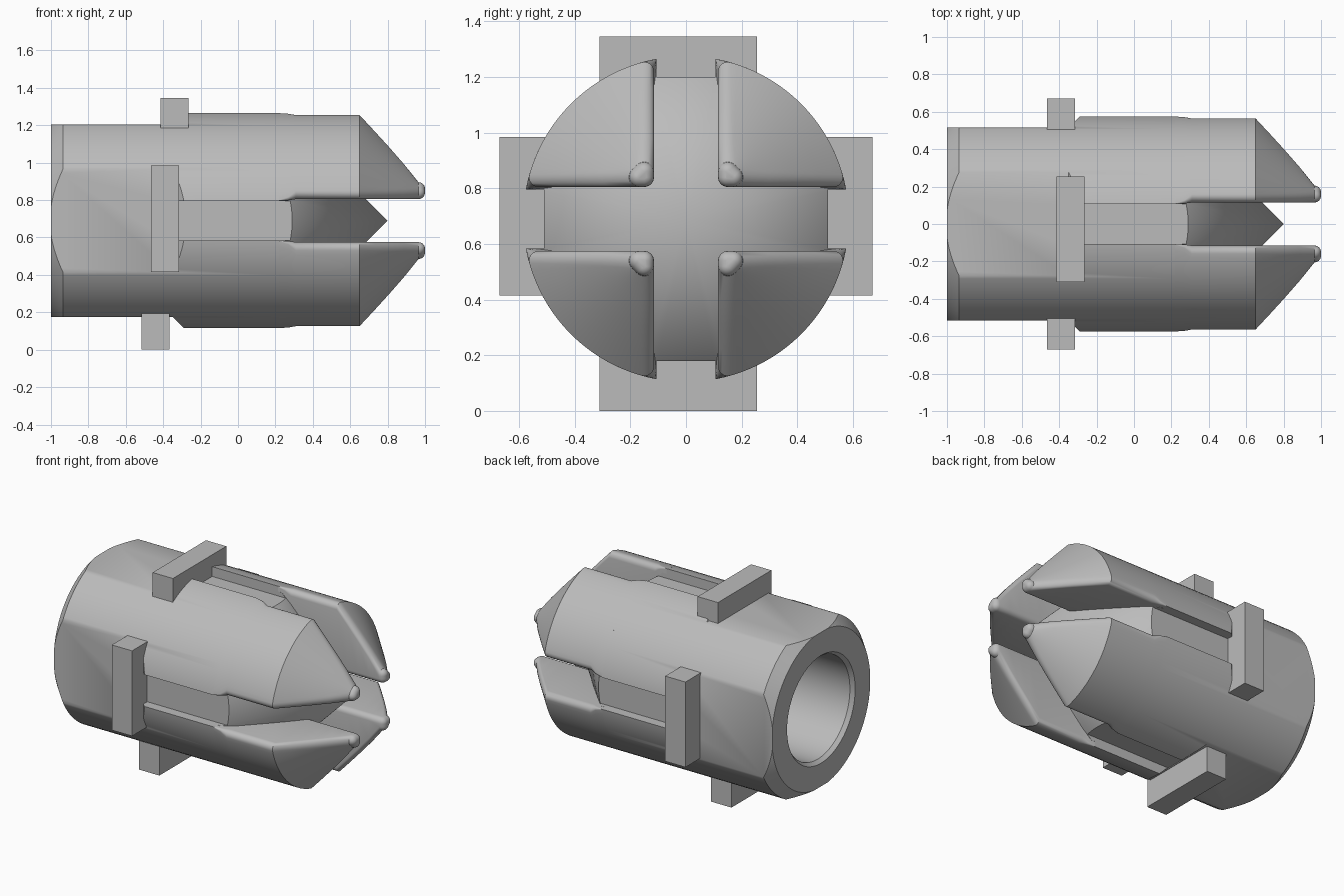
import bpy, bmesh, math
from mathutils import Matrix, Vector

if "Cube" in bpy.data.objects:
    bpy.data.objects.remove(bpy.data.objects["Cube"], do_unlink=True)

AXIS_Z = 0.69      # height of the tool axis
R = 0.585          # outer radius
CENTRE = Matrix.Translation((0, 0, AXIS_Z))

grey = bpy.data.materials.new("steel grey")
grey.use_nodes = True
grey.diffuse_color = (0.5, 0.5, 0.5, 1)
grey.node_tree.nodes["Principled BSDF"].inputs["Base Color"].default_value = (0.5, 0.5, 0.5, 1)


def quarter(i):
    return CENTRE @ Matrix.Rotation(i * math.pi / 2, 4, 'X')


def finish(name, bm):
    bmesh.ops.recalc_face_normals(bm, faces=bm.faces)
    mesh = bpy.data.meshes.new(name)
    bm.to_mesh(mesh)
    bm.free()
    mesh.materials.append(grey)
    obj = bpy.data.objects.new(name, mesh)
    bpy.context.collection.objects.link(obj)
    return obj


def smooth(obj):
    bpy.ops.object.select_all(action='DESELECT')
    obj.select_set(True)
    bpy.context.view_layer.objects.active = obj
    bpy.ops.object.shade_smooth_by_angle(angle=math.radians(30))


def revolve(name, profile, steps=96):
    bm = bmesh.new()
    verts = [bm.verts.new((x, 0, r)) for x, r in profile]
    edges = [bm.edges.new(pair) for pair in zip(verts, verts[1:])]
    bmesh.ops.spin(bm, geom=verts + edges, cent=(0, 0, 0), axis=(1, 0, 0),
                   angle=2 * math.pi, steps=steps)
    bmesh.ops.remove_doubles(bm, verts=bm.verts, dist=1e-5)
    return finish(name, bm)


def cut_four(target, profile, half_width):
    """Cut a side profile (x, radius) out of all four sides."""
    for i in range(4):
        bm = bmesh.new()
        face = bm.faces.new([bm.verts.new((x, -half_width, r)) for x, r in profile])
        ext = bmesh.ops.extrude_face_region(bm, geom=[face])
        bmesh.ops.translate(bm, vec=(0, 2 * half_width, 0),
                            verts=[v for v in ext["geom"] if isinstance(v, bmesh.types.BMVert)])
        cutter = finish("cutter", bm)
        cutter.hide_render = True
        cutter.matrix_world = quarter(i)
        bpy.context.view_layer.update()
        mod = target.modifiers.new("cut", 'BOOLEAN')
        mod.operation, mod.solver, mod.object = 'DIFFERENCE', 'EXACT', cutter
        bpy.context.view_layer.objects.active = target
        bpy.ops.object.modifier_apply(modifier=mod.name)
        bpy.data.objects.remove(cutter, do_unlink=True)


# Hollow shank with a chamfered rear and a conical centre point
body = revolve("body", [(0, 0), (0, 0.34), (-0.975, 0.34), (-1, 0.36), (-1, 0.52),
                        (-0.935, R), (0.22, R), (0.22, 0.55), (0.25, 0.55), (0.8, 0)])
body.matrix_world = CENTRE
# Wrench flats with ramped ends, then the shallow slots
cut_four(body, [(-1.2, 0.515), (-0.35, 0.515), (-0.2, 0.665), (-0.2, 0.8), (-1.2, 0.8)], 0.35)
cut_four(body, [(-0.36, 0.51), (0.4, 0.51), (0.4, 0.8), (-0.36, 0.8)], 0.106)
smooth(body)


def arc(cy, cz, radius, start, end, n):
    return [(cy + radius * math.cos(start + (end - start) * k / n),
             cz + radius * math.sin(start + (end - start) * k / n)) for k in range(n + 1)]


def jaw_section(wall, radius, fillet):
    """Quadrant section with rounded corners."""
    near = wall + fillet
    far = math.sqrt((radius - fillet) ** 2 - near ** 2)
    t = math.atan2(near, far)
    q = math.pi / 2
    return (arc(near, near, fillet, 2 * q, 3 * q, 6)
            + arc(far, near, fillet, -q, t, 6)
            + arc(0, 0, radius, t, q - t, 24)[1:-1]
            + arc(near, far, fillet, q - t, 2 * q, 6))


# Jaw: lofted from the slot edge to a rounded, pointed tip
F, WALL, TIP_R, TIP_X = 0.035, 0.115, 0.262, 0.965
stations = [(0.22, 0.106, R, 0.003), (0.27, 0.109, R, 0.015),
            (0.31, WALL, R, F), (0.65, WALL, R, F)]
for s in (0.25, 0.5, 0.75):
    stations.append((0.65 + s * (TIP_X - 0.65), WALL, R + s * (TIP_R - R), F))
for deg in (0, 20, 40, 60, 80):
    a = math.radians(deg)
    d = F * (1 - math.cos(a))
    stations.append((TIP_X + F * math.sin(a), WALL + d, TIP_R - d, F - d))

bm = bmesh.new()
rings = [[bm.verts.new((x, y, z)) for y, z in jaw_section(w, r, f)]
         for x, w, r, f in stations]
for low, high in zip(rings, rings[1:]):
    for k in range(len(low)):
        m = (k + 1) % len(low)
        bm.faces.new((low[k], low[m], high[m], high[k]))
bm.faces.new(rings[0])
bm.faces.new(rings[-1])
jaw = finish("jaw_1", bm)
smooth(jaw)
jaw.matrix_world = quarter(0)
for i in range(1, 4):
    other = bpy.data.objects.new(f"jaw_{i + 1}", jaw.data)
    bpy.context.collection.objects.link(other)
    other.matrix_world = quarter(i)


# Rectangular bars lying across the four flats
def bar(name, low, high):
    low, high = Vector(low), Vector(high)
    bm = bmesh.new()
    bmesh.ops.create_cube(bm, size=1)
    bmesh.ops.scale(bm, vec=high - low, verts=bm.verts)
    bmesh.ops.translate(bm, vec=(low + high) / 2, verts=bm.verts)
    finish(name, bm)


bar("top_bar", (-0.415, -0.31, 1.185), (-0.265, 0.255, 1.345))
bar("bottom_bar", (-0.515, -0.31, 0), (-0.365, 0.255, 0.195))
bar("front_bar", (-0.465, -0.67, 0.415), (-0.315, -0.505, 0.985))
bar("back_bar", (-0.465, 0.505, 0.415), (-0.315, 0.67, 0.985))
